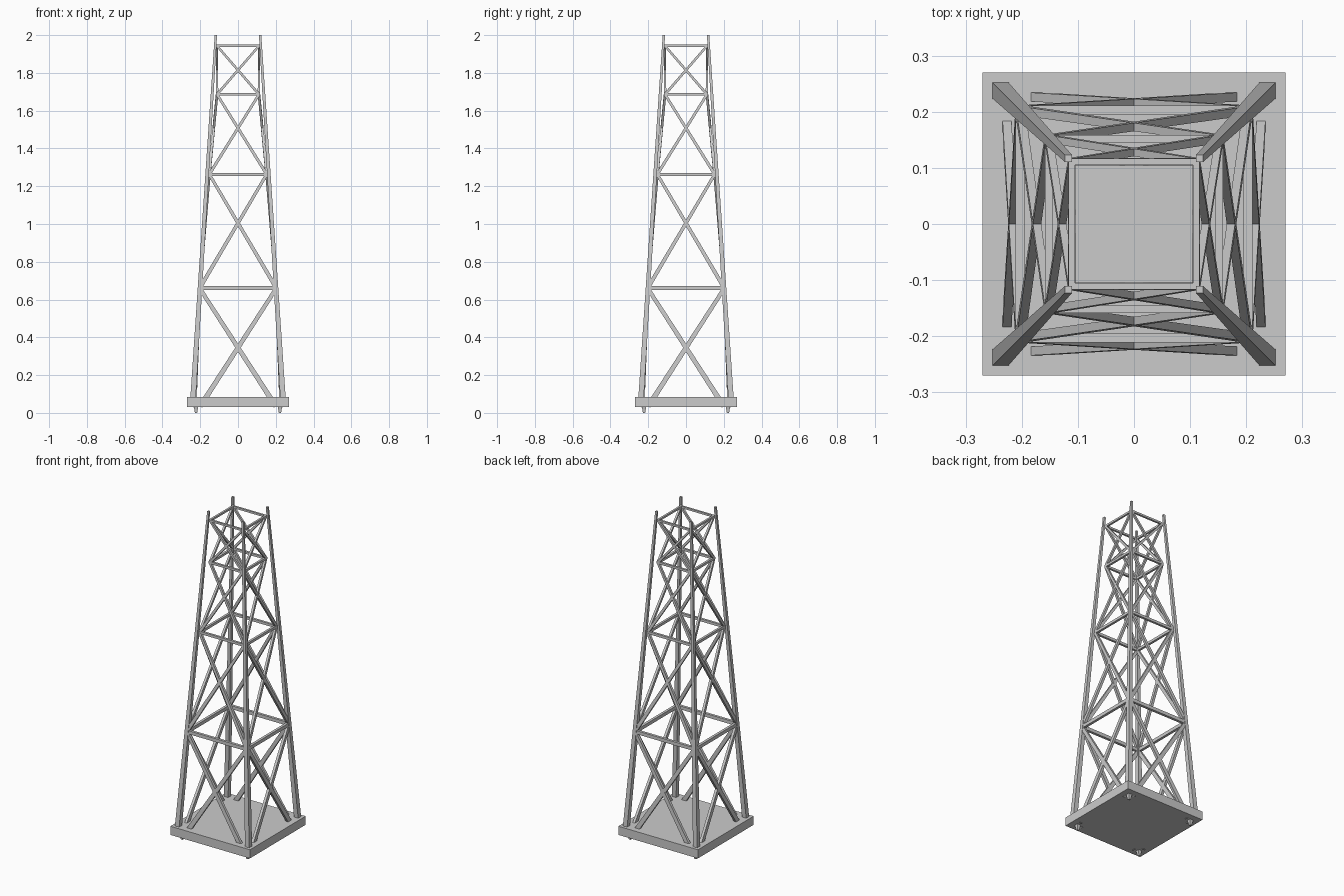
import bpy, bmesh
from mathutils import Vector, Matrix
from math import pi

if "Cube" in bpy.data.objects:
    bpy.data.objects.remove(bpy.data.objects["Cube"])


def prism(bm, low, high):
    # closed four-sided solid between two quads
    a = [bm.verts.new(v) for v in low]
    b = [bm.verts.new(v) for v in high]
    bm.faces.new(a[::-1])
    bm.faces.new(b)
    for i in range(4):
        j = (i + 1) % 4
        bm.faces.new((a[i], a[j], b[j], b[i]))


def square(x, y, z, w):
    h = w / 2
    return [(x - h, y - h, z), (x + h, y - h, z), (x + h, y + h, z), (x - h, y + h, z)]


def bar(bm, p, q, wp, wq, dp, dq):
    # tapering bar on the front face: w in the face plane, d in depth
    p, q = Vector(p), Vector(q)
    u = Vector((0, 1, 0))
    v = (q - p).cross(u).normalized()
    def ring(c, w, d):
        return [c + u * (d / 2) * a + v * (w / 2) * b
                for a, b in ((-1, -1), (1, -1), (1, 1), (-1, 1))]
    prism(bm, ring(p, wp, dp), ring(q, wq, dq))


def finish(name, bm, turns=1):
    # repeat around the tower axis, then make the object
    src = bm.verts[:] + bm.edges[:] + bm.faces[:]
    for k in range(1, turns):
        new = bmesh.ops.duplicate(bm, geom=src)["geom"]
        bmesh.ops.rotate(bm, verts=[g for g in new if isinstance(g, bmesh.types.BMVert)],
                         cent=(0, 0, 0), matrix=Matrix.Rotation(k * pi / 2, 3, 'Z'))
    bmesh.ops.recalc_face_normals(bm, faces=bm.faces[:])
    me = bpy.data.meshes.new(name)
    bm.to_mesh(me)
    bm.free()
    ob = bpy.data.objects.new(name, me)
    bpy.context.collection.objects.link(ob)


# base plate
bm = bmesh.new()
prism(bm, square(0, 0, 0.032, 0.54), square(0, 0, 0.085, 0.54))
finish("base_plate", bm)

# corner legs
bm = bmesh.new()
prism(bm, square(-0.2405, -0.2405, 0.04, 0.029), square(-0.117, -0.117, 2.0, 0.0125))
finish("legs", bm, 4)

# small ground spikes below the plate
bm = bmesh.new()
prism(bm, square(-0.222, -0.222, 0.0, 0.012), square(-0.222, -0.222, 0.04, 0.026))
finish("foot_spikes", bm, 4)

# levels: height, half width, bar width, bar depth
levels = [(0.035, 0.2, 0.228, 0.027, 0.016),
          (0.66, 0.203, 0.203, 0.021, 0.016),
          (1.263, 0.152, 0.152, 0.016, 0.014),
          (1.686, 0.111, 0.111, 0.014, 0.013),
          (1.943, 0.111, 0.111, 0.012, 0.012)]

# horizontal rings
bm = bmesh.new()
for z, x, y, w, d in levels[1:]:
    e = x + d / 2 - 0.001
    bar(bm, (-e, -y, z), (e, -y, z), w, w, d, d)
finish("horizontal_rings", bm, 4)

# crossed braces on each face
bm = bmesh.new()
for (z0, x0, y0, w0, d0), (z1, x1, y1, w1, d1) in zip(levels, levels[1:]):
    for s in (-1, 1):
        bar(bm, (-s * x0, -y0, z0), (s * x1, -y1, z1), w0, w1, d0, d1)
finish("cross_braces", bm, 4)
